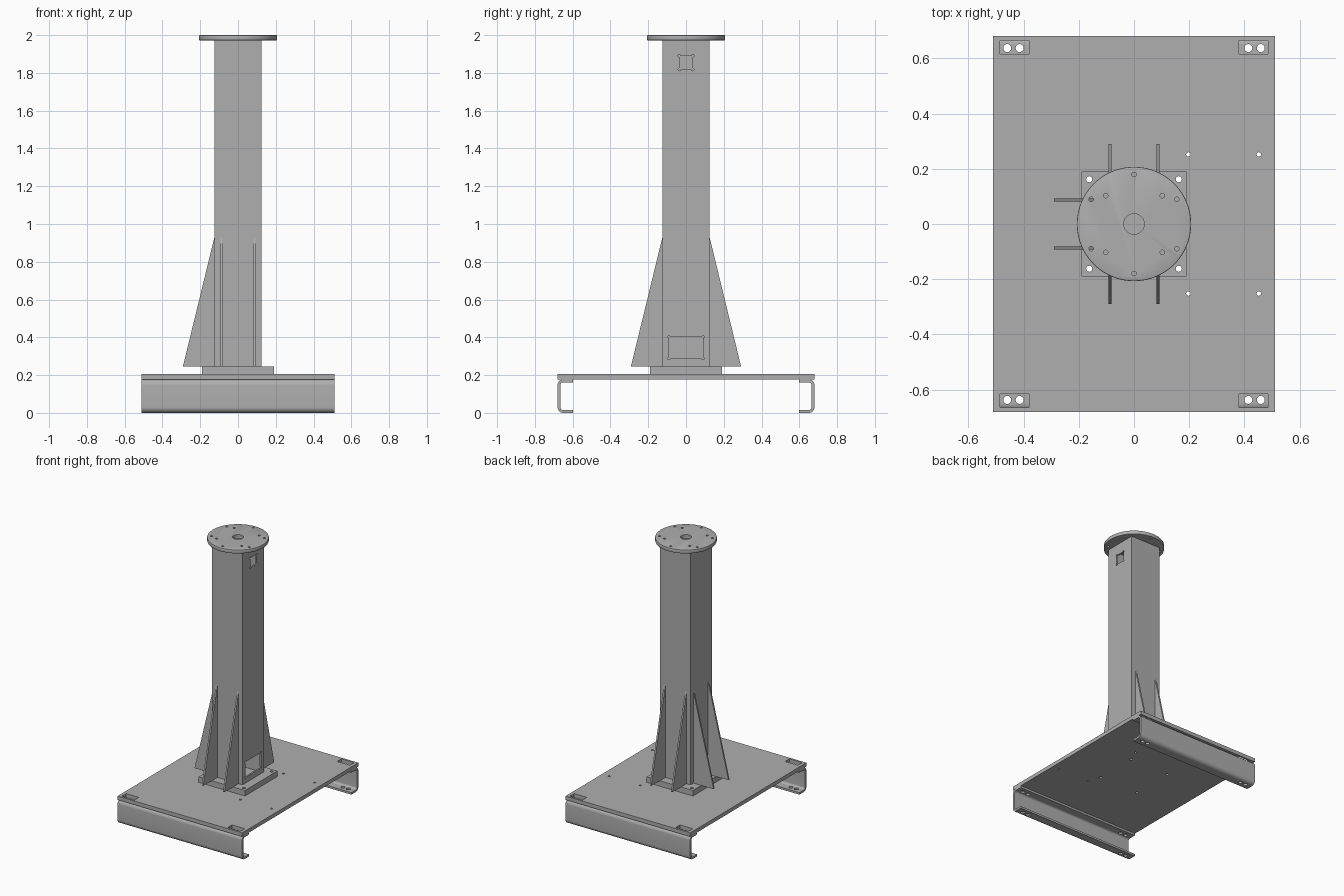
import bpy, bmesh, math
from mathutils import Matrix, Vector

old = bpy.data.objects.get("Cube")
if old:
    bpy.data.objects.remove(old, do_unlink=True)

steel = bpy.data.materials.new("steel grey")
steel.use_nodes = True
GREY = (0.43, 0.43, 0.43, 1)
steel.diffuse_color = GREY
steel.node_tree.nodes["Principled BSDF"].inputs["Base Color"].default_value = GREY


def finish(name, bm):
    bmesh.ops.recalc_face_normals(bm, faces=bm.faces)
    mesh = bpy.data.meshes.new(name)
    bm.to_mesh(mesh)
    bm.free()
    mesh.materials.append(steel)
    obj = bpy.data.objects.new(name, mesh)
    bpy.context.collection.objects.link(obj)
    return obj


def box(name, lo, hi):
    lo, hi = Vector(lo), Vector(hi)
    bm = bmesh.new()
    bmesh.ops.create_cube(bm, size=1, matrix=Matrix.Translation((lo + hi) / 2)
                          @ Matrix.Diagonal((*(hi - lo), 1)))
    return finish(name, bm)


def cylinder(name, x, y, z0, z1, r, sides=20, rot=None):
    bm = bmesh.new()
    bmesh.ops.create_cone(bm, cap_ends=True, segments=sides, radius1=r, radius2=r, depth=z1 - z0)
    place = rot or Matrix.Identity(4)
    bm.transform(Matrix.Translation((x, y, (z0 + z1) / 2)) @ place)
    return finish(name, bm)


def prism(name, points, push):
    """Extrude a flat outline along a vector."""
    bm = bmesh.new()
    face = bm.faces.new([bm.verts.new(p) for p in points])
    top = bmesh.ops.extrude_face_region(bm, geom=[face])["geom"]
    bmesh.ops.translate(bm, vec=push, verts=[v for v in top if isinstance(v, bmesh.types.BMVert)])
    return finish(name, bm)


def activate(obj):
    bpy.ops.object.select_all(action='DESELECT')
    obj.select_set(True)
    bpy.context.view_layer.objects.active = obj


def apply_modifier(obj, mod):
    activate(obj)
    bpy.ops.object.modifier_apply(modifier=mod.name)


def cut(obj, *cutters):
    for c in cutters:
        mod = obj.modifiers.new("cut", 'BOOLEAN')
        mod.operation, mod.solver, mod.object = 'DIFFERENCE', 'EXACT', c
        apply_modifier(obj, mod)
        bpy.data.objects.remove(c, do_unlink=True)


def smooth(obj):
    activate(obj)
    bpy.ops.object.shade_smooth_by_angle(angle=math.radians(35))


def drill(obj, x, y, r, z0, z1):
    cut(obj, cylinder("drill", x, y, z0, z1, r))


SIGNS = (-1, 1)
HX, HY = 0.51, 0.68
DECK, PLATE, FOOT, POST = 0.177, 0.205, 0.246, 1.972

# Base plate with access slots, anchor holes and bolt holes
base = box("base_plate", (-HX, -HY, DECK), (HX, HY, PLATE))
for sy in SIGNS:
    for sx in SIGNS:
        cut(base, box("slot", (sx * 0.433 - 0.052, sy * 0.64 - 0.025, 0.1),
                      (sx * 0.433 + 0.052, sy * 0.64 + 0.025, 0.3)))
        drill(base, sx * 0.162, sy * 0.162, 0.011, 0.1, 0.3)
    for x in (0.197, 0.452):
        drill(base, x, sy * 0.252, 0.008, 0.1, 0.3)
smooth(base)


# Folded channels under the front and back edges
def channel_outline(s):
    t, R, lip = 0.015, 0.03, 0.082

    def corner(r, zc, a0, a1):
        n = 8
        return [(R - r * math.cos(a0 + (a1 - a0) * i / n), zc + r * math.sin(a0 + (a1 - a0) * i / n))
                for i in range(n + 1)]
    q = math.pi / 2
    hi, lo = DECK - R, R
    uz = [(lip, DECK)] + corner(R, hi, q, 0) + corner(R, lo, 0, -q) + [(lip, 0), (lip, t)]
    uz += corner(R - t, lo, -q, 0) + corner(R - t, hi, 0, q) + [(lip, DECK - t)]
    return [(-HX, s * (HY - u), z) for u, z in uz]


for label, s in (("front", -1), ("back", 1)):
    rail = prism(label + "_channel", channel_outline(s), (2 * HX, 0, 0))
    for sx in SIGNS:
        for x in (0.414, 0.459):
            drill(rail, sx * x, s * 0.637, 0.0145, -0.1, 0.3)
    smooth(rail)

# Square foot plate
foot = box("foot_plate", (-0.19, -0.19, PLATE), (0.19, 0.19, FOOT))
for sx in SIGNS:
    for sy in SIGNS:
        drill(foot, sx * 0.162, sy * 0.162, 0.011, 0.1, 0.3)
smooth(foot)

# Hollow square post with two windows that have relieved corners
W, WALL = 0.125, 0.012
post = box("post", (-W, -W, FOOT), (W, W, POST))
cut(post, box("hollow", (WALL - W, WALL - W, 0), (W - WALL, W - WALL, 3)))
turn = Matrix.Rotation(math.pi / 2, 4, 'Y')
for half, z0, z1 in ((0.09, 0.288, 0.402), (0.035, 1.818, 1.89)):
    cut(post, box("window", (0.08, -half, z0), (0.2, half, z1)))
    for sy in SIGNS:
        for z in (z0, z1):
            cut(post, cylinder("relief", W, sy * half, z - 0.04, z + 0.04, 0.007, 12, turn))
smooth(post)

# Triangular gussets on the front, back and right sides
GT = 0.012
for label, angle in (("back", 0), ("right", 90), ("front", 180)):
    for i, offset in enumerate((-0.087, 0.087)):
        x = offset - GT / 2
        rib = prism(f"{label}_gusset_{i + 1}",
                    [(x, W, FOOT), (x, 0.29, FOOT), (x, 0.29, FOOT + 0.006), (x, W, 0.93)],
                    (GT, 0, 0))
        rib.data.transform(Matrix.Rotation(math.radians(angle), 4, 'Z'))

# Round top flange with softened rims, centre bore and two bolt circles
flange = cylinder("top_flange", 0, 0, POST, 2.0, 0.207, 96)
soft = flange.modifiers.new("rim", 'BEVEL')
soft.width, soft.segments, soft.limit_method = 0.004, 2, 'ANGLE'
soft.angle_limit = math.radians(60)
apply_modifier(flange, soft)
cut(flange, cylinder("bore", 0, 0, 1.9, 2.1, 0.037, 48))
for count, radius, start in ((6, 0.179, 30), (4, 0.145, 45)):
    for i in range(count):
        a = math.radians(start + 360 * i / count)
        drill(flange, radius * math.cos(a), radius * math.sin(a), 0.008, 1.9, 2.1)
smooth(flange)
